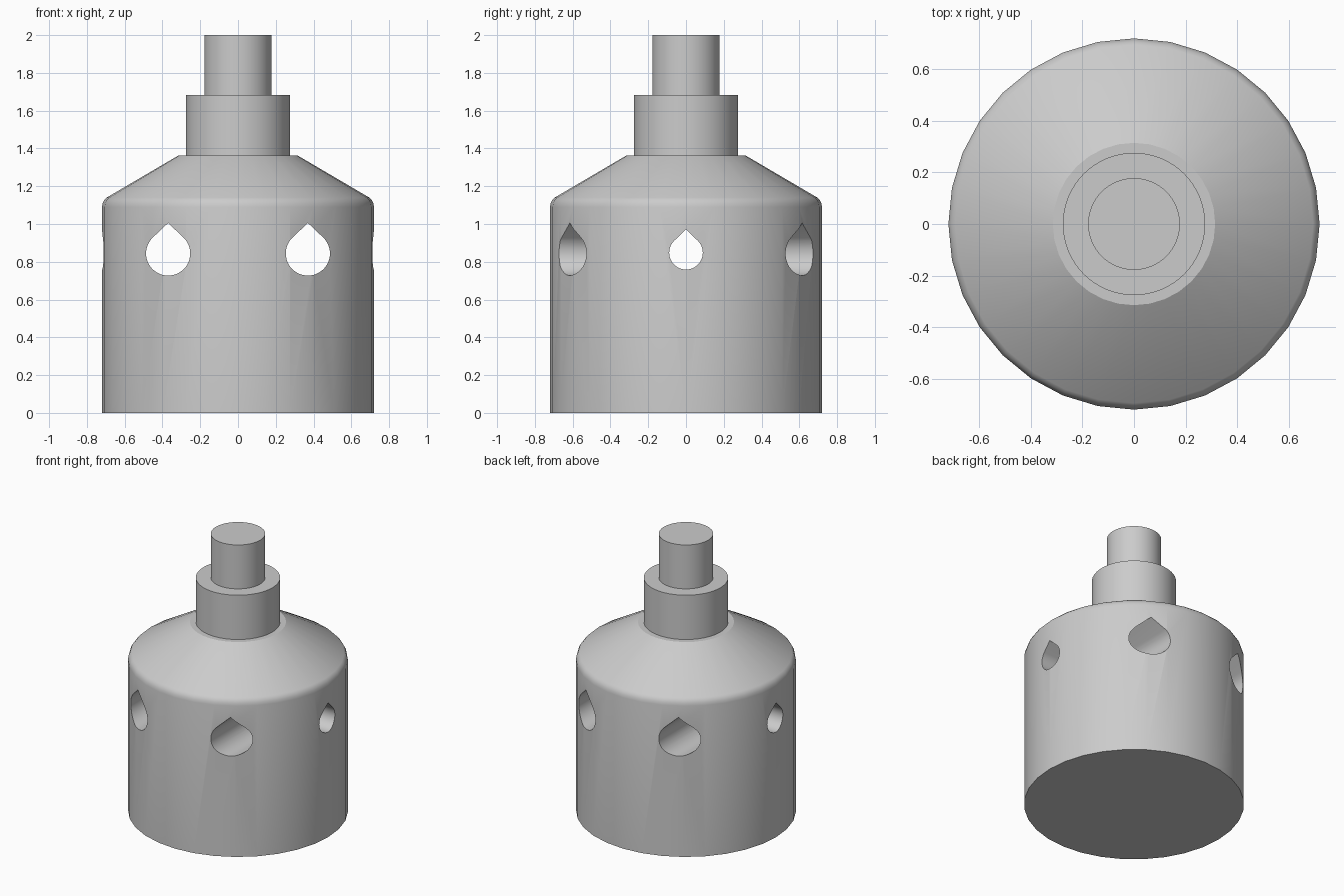
import bpy, bmesh
from math import sin, cos, pi, radians

if "Cube" in bpy.data.objects:
    bpy.data.objects.remove(bpy.data.objects["Cube"], do_unlink=True)

grey = bpy.data.materials.new("plain grey")
grey.use_nodes = True
colour = (0.6, 0.6, 0.6, 1)
grey.diffuse_color = colour
grey.node_tree.nodes["Principled BSDF"].inputs["Base Color"].default_value = colour


def finish(name, bm):
    bmesh.ops.recalc_face_normals(bm, faces=bm.faces)
    mesh = bpy.data.meshes.new(name)
    bm.to_mesh(mesh)
    bm.free()
    mesh.materials.append(grey)
    obj = bpy.data.objects.new(name, mesh)
    bpy.context.collection.objects.link(obj)
    return obj


def turned(name, profile, sides):
    """Closed solid of revolution from (radius, height) points."""
    bm = bmesh.new()
    rings = [[bm.verts.new((r * cos(2 * pi * i / sides), r * sin(2 * pi * i / sides), z))
              for i in range(sides)] for r, z in profile]
    for low, high in zip(rings, rings[1:]):
        for i in range(sides):
            j = (i + 1) % sides
            bm.faces.new((low[i], low[j], high[j], high[i]))
    bm.faces.new(rings[0])
    bm.faces.new(rings[-1])
    return finish(name, bm)


def teardrop(name, radius, centre_z, offset, along_x):
    """Long teardrop prism: a round lower part with 45 degree sides to a point."""
    steps = 36
    outline = [(0, radius * 1.38)]
    for i in range(steps + 1):
        a = radians(135 + 270 * i / steps)
        outline.append((radius * cos(a), radius * sin(a)))
    bm = bmesh.new()
    ends = []
    for d in (-1, 1):
        ends.append([bm.verts.new((d, u + offset, w + centre_z) if along_x
                                  else (u + offset, d, w + centre_z)) for u, w in outline])
    n = len(outline)
    for i in range(n):
        j = (i + 1) % n
        bm.faces.new((ends[0][i], ends[0][j], ends[1][j], ends[1][i]))
    for end in ends:
        bm.faces.new(end)
    cutter = finish(name, bm)
    cutter.hide_render = True
    return cutter


# Solid body with rounded shoulder and conical top
body = turned("body", [(0.72, 0), (0.72, 1.09), (0.716, 1.11), (0.708, 1.127),
                       (0.695, 1.14), (0.315, 1.363)], 32)

# Three teardrop tunnels: two front to back, one side to side
cutters = [teardrop("left_tunnel_cutter", 0.117, 0.844, 0.37, False),
           teardrop("right_tunnel_cutter", 0.117, 0.844, -0.37, False),
           teardrop("cross_tunnel_cutter", 0.089, 0.848, 0, True)]
bpy.context.view_layer.objects.active = body
for cutter in cutters:
    mod = body.modifiers.new("tunnel", "BOOLEAN")
    mod.operation = "DIFFERENCE"
    mod.solver = "EXACT"
    mod.object = cutter
    bpy.ops.object.modifier_apply(modifier=mod.name)
for cutter in cutters:
    bpy.data.objects.remove(cutter, do_unlink=True)

# Stepped neck and stem
neck = turned("neck", [(0.276, 1.363), (0.276, 1.683)], 64)
stem = turned("stem", [(0.178, 1.683), (0.178, 2.0)], 64)

bpy.ops.object.select_all(action="DESELECT")
for part in (body, neck, stem):
    part.select_set(True)
bpy.context.view_layer.objects.active = body
bpy.ops.object.shade_smooth_by_angle(angle=radians(30))
